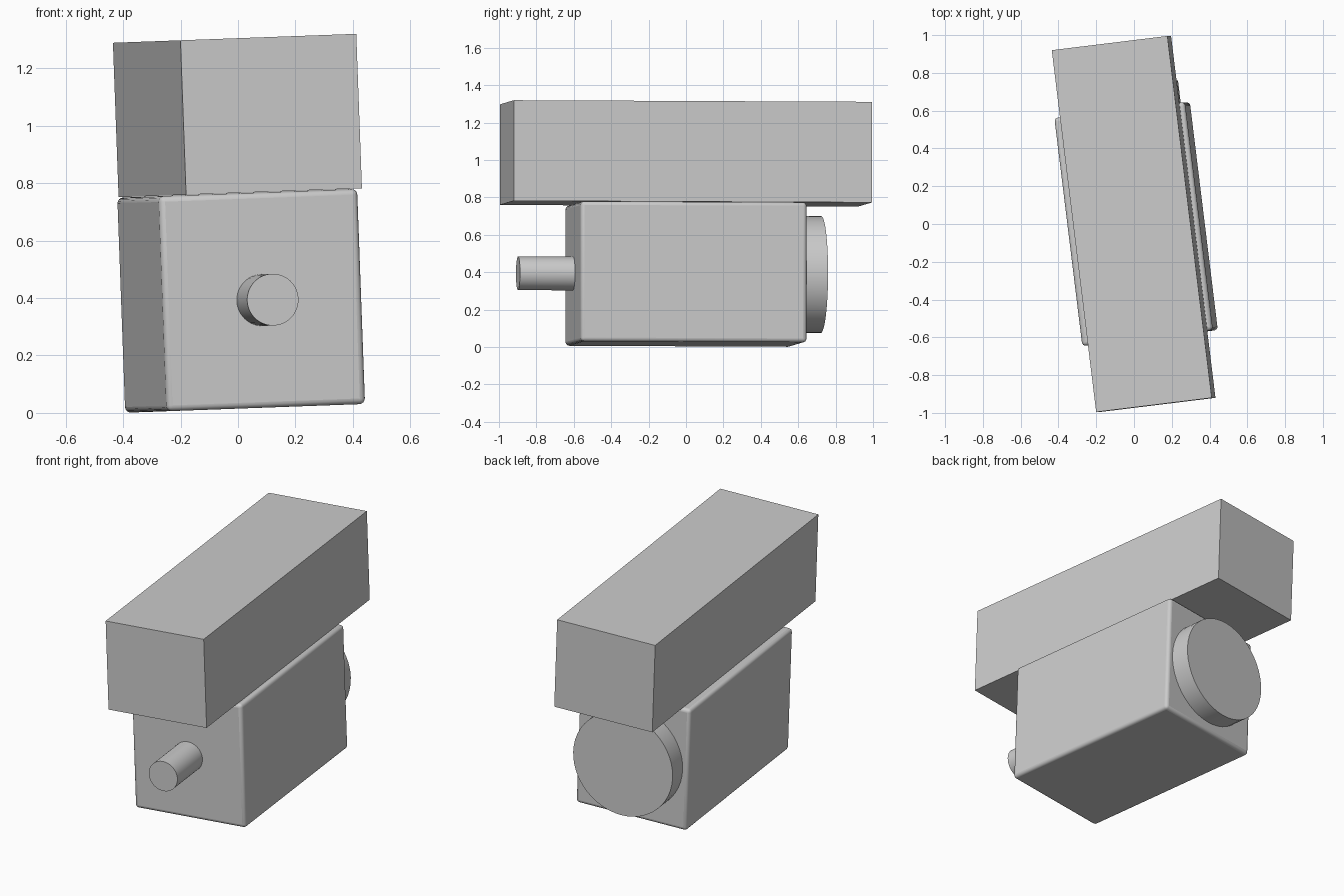
import bpy
from math import radians, pi
from mathutils import Matrix, Vector

cube = bpy.data.objects.get("Cube")
if cube:
    bpy.data.objects.remove(cube, do_unlink=True)

# One plain grey for every part
grey = bpy.data.materials.new("plain_grey")
grey.use_nodes = True
colour = (0.6, 0.6, 0.6, 1)
grey.diffuse_color = colour
grey.node_tree.nodes["Principled BSDF"].inputs["Base Color"].default_value = colour

# The whole assembly is turned a little and leans slightly sideways
TILT = Matrix.Rotation(radians(-2.1), 4, 'Y') @ Matrix.Rotation(radians(7), 4, 'Z')
HOUSING_CENTRE = Vector((0.011, 0, 0.39))


def finish(name, centre, local=Matrix()):
    obj = bpy.context.object
    obj.name = name
    obj.data.materials.append(grey)
    obj.matrix_world = Matrix.Translation(centre) @ TILT @ local
    return obj


def box(name, centre, size, bevel=0):
    bpy.ops.mesh.primitive_cube_add(size=1)
    bpy.context.object.data.transform(Matrix.Diagonal((*size, 1)))
    obj = finish(name, centre)
    if bevel:
        mod = obj.modifiers.new("rounded_edges", 'BEVEL')
        mod.width = bevel
        mod.segments = 4
        bpy.ops.object.shade_smooth_by_angle(angle=radians(35))
    return obj


def cylinder(name, radius, start, end):
    # Lies along the housing's length, between two distances from its centre
    bpy.ops.mesh.primitive_cylinder_add(vertices=48, radius=radius, depth=end - start)
    local = Matrix.Translation((0, (start + end) / 2, 0)) @ Matrix.Rotation(pi / 2, 4, 'X')
    obj = finish(name, HOUSING_CENTRE, local)
    bpy.ops.object.shade_smooth_by_angle(angle=radians(35))
    return obj


# Sharp-edged block on top
box("upper_block", (-0.002, 0, 1.035), (0.617, 1.93, 0.538))

# Rounded housing below
box("lower_housing", HOUSING_CENTRE, (0.697, 1.217, 0.749), bevel=0.02)

# Thin shaft at the front and wide disc at the back
cylinder("front_shaft", 0.09, -0.905, -0.5)
cylinder("back_disc", 0.313, 0.55, 0.727)
